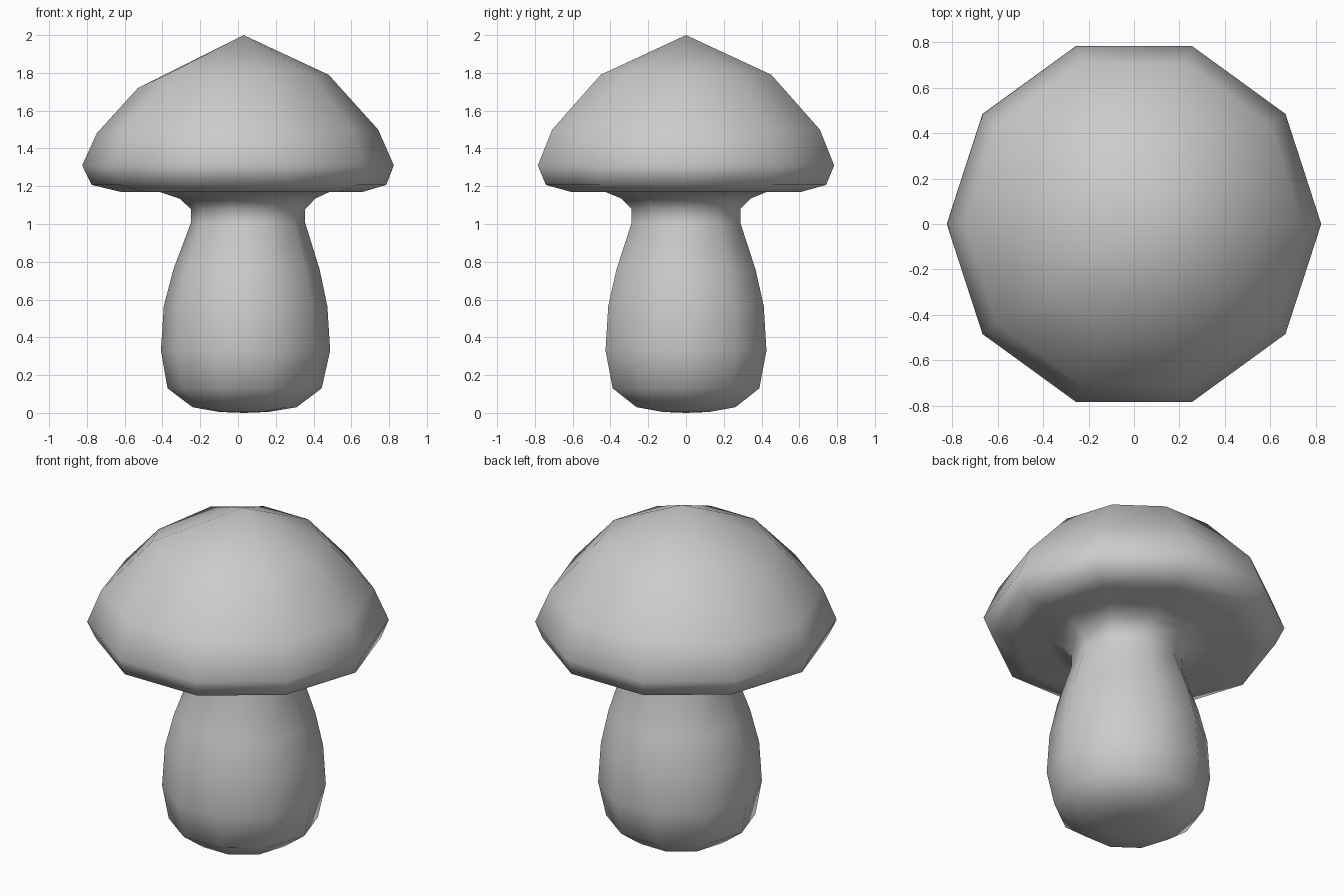
import bpy, bmesh
from math import cos, sin, pi

if "Cube" in bpy.data.objects:
    bpy.data.objects.remove(bpy.data.objects["Cube"])

SIDES = 10

# Outline from foot to dome: (radius, height, x offset of the ring centre)
RINGS = [
    (0.13, 0.005, 0.03), (0.275, 0.03, 0.035), (0.408, 0.13, 0.035),
    (0.448, 0.33, 0.04), (0.433, 0.565, 0.04), (0.387, 0.76, 0.045),
    (0.303, 1.005, 0.053), (0.303, 1.08, 0.053), (0.36, 1.135, 0.05),
    (0.45, 1.17, 0.035),                                   # stem meets cap
    (0.64, 1.17, 0.02), (0.78, 1.207, 0.005), (0.825, 1.31, 0.0),
    (0.745, 1.5, -0.003), (0.475, 1.79, 0.005),
]

bm = bmesh.new()
rings = []
for r, z, cx in RINGS:
    rings.append([bm.verts.new((cx + r * cos(2 * pi * i / SIDES),
                                r * sin(2 * pi * i / SIDES), z))
                  for i in range(SIDES)])

# Sagging left side of the dome
left = SIDES // 2
rings[-1][left].co = (-0.53, 0, 1.72)
rings[-2][left].co.z = 1.48

# Side walls
for lower, upper in zip(rings, rings[1:]):
    for i in range(SIDES):
        j = (i + 1) % SIDES
        bm.faces.new((lower[i], lower[j], upper[j], upper[i]))

# Foot and peak
foot = bm.verts.new((0.03, 0, 0.0))
peak = bm.verts.new((0.03, 0, 2.0))
for i in range(SIDES):
    j = (i + 1) % SIDES
    bm.faces.new((rings[0][j], rings[0][i], foot))
    bm.faces.new((rings[-1][i], rings[-1][j], peak))

bmesh.ops.recalc_face_normals(bm, faces=bm.faces)
for f in bm.faces:
    f.smooth = True
mesh = bpy.data.meshes.new("mushroom")
bm.to_mesh(mesh)
bm.free()
bpy.context.collection.objects.link(bpy.data.objects.new("mushroom", mesh))
